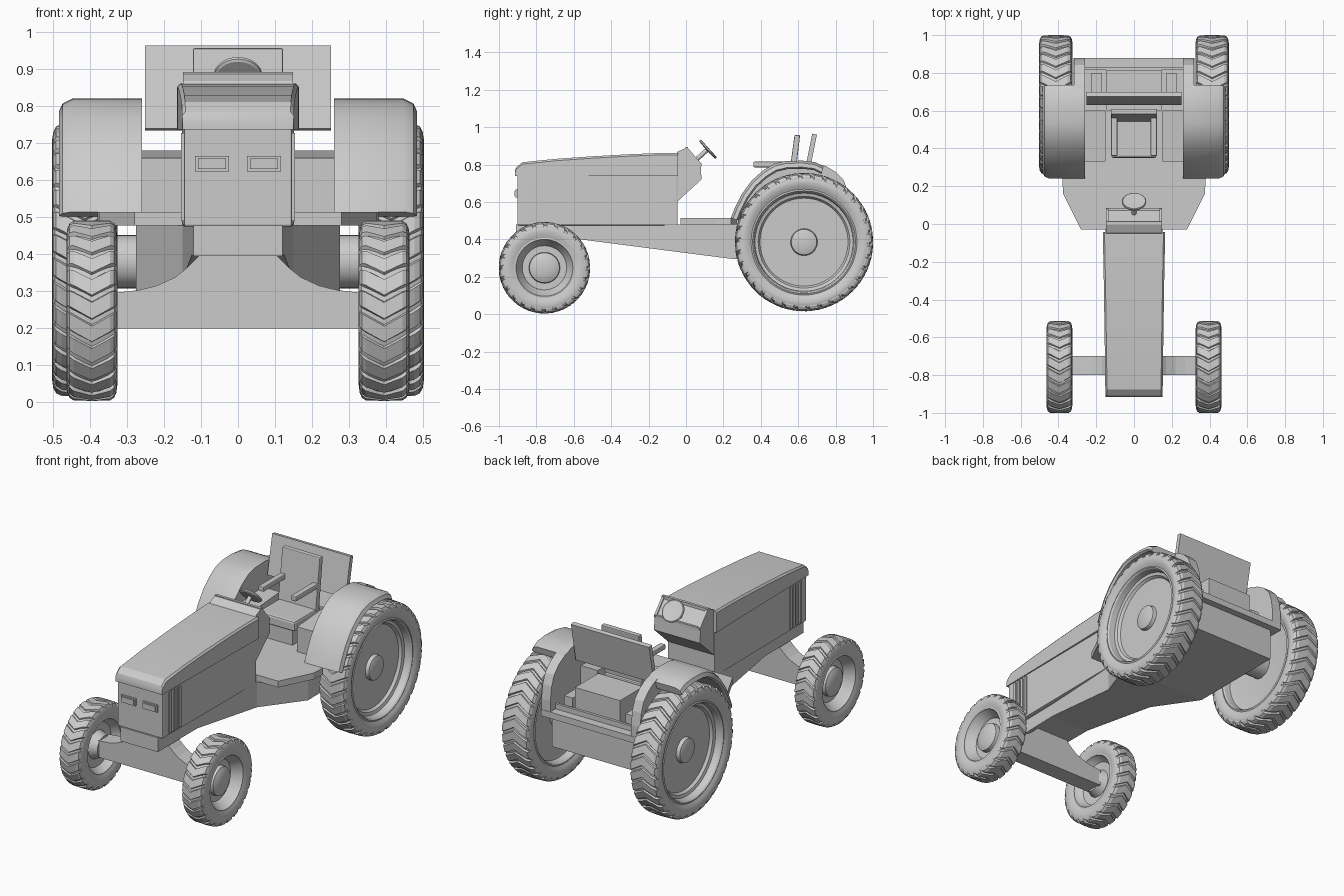
import bpy, bmesh, math

if "Cube" in bpy.data.objects:
    bpy.data.objects.remove(bpy.data.objects["Cube"])


def finish(name, bm, mirror=False, smooth=False):
    bmesh.ops.recalc_face_normals(bm, faces=bm.faces)
    me = bpy.data.meshes.new(name)
    bm.to_mesh(me)
    bm.free()
    ob = bpy.data.objects.new(name, me)
    bpy.context.collection.objects.link(ob)
    if smooth:
        bpy.ops.object.select_all(action='DESELECT')
        ob.select_set(True)
        bpy.context.view_layer.objects.active = ob
        bpy.ops.object.shade_smooth_by_angle(angle=math.radians(28))
    if mirror:
        m = ob.modifiers.new("mirror", 'MIRROR')
        m.use_mirror_merge = False
    return ob


def add_loft(bm, rings):
    vs = [[bm.verts.new(p) for p in r] for r in rings]
    n = len(vs[0])
    for a, b in zip(vs, vs[1:]):
        for i in range(n):
            j = (i + 1) % n
            bm.faces.new((a[i], a[j], b[j], b[i]))
    bm.faces.new(vs[0])
    bm.faces.new(vs[-1])


def loft(name, rings, mirror=False, smooth=False, bevel=0):
    bm = bmesh.new()
    add_loft(bm, rings)
    ob = finish(name, bm, mirror, smooth)
    if bevel:
        b = ob.modifiers.new("bevel", 'BEVEL')
        b.width, b.segments = bevel, 2
    return ob


def side_prism(name, x0, x1, yz, **kw):
    return loft(name, [[(x, y, z) for y, z in yz] for x in (x0, x1)], **kw)


def box(name, x0, x1, y0, y1, z0, z1, **kw):
    return side_prism(name, x0, x1, [(y0, z0), (y1, z0), (y1, z1), (y0, z1)], **kw)


def lathe(name, cx, cy, cz, prof, n=64, mirror=True):
    rings = [[(cx + x, cy + r * math.cos(2 * math.pi * i / n), cz + r * math.sin(2 * math.pi * i / n))
              for i in range(n)] for x, r in prof]
    return loft(name, rings, mirror, True)


def lugs(name, cx, cy, cz, R, hw, count, slant):
    # Chevron tread: two slanted bars per lug, wrapped just over the shoulder
    bm = bmesh.new()
    pitch = 2 * math.pi / count
    for k in range(count):
        for s in (-1, 1):
            rings = []
            for f, top in ((0, R), (0.7, R - 0.002), (0.86, R - 0.009), (0.95, R - 0.024)):
                t = k * pitch - slant * f
                ring = []
                for w, r in ((-.44, top - .015), (-.34, top), (.34, top), (.44, top - .015)):
                    a = t + w * pitch
                    ring.append((cx + s * hw * f, cy + r * math.cos(a), cz + r * math.sin(a)))
                rings.append(ring)
            add_loft(bm, rings)
    finish(name, bm, True)


# Rear wheels
RY, RZ = 0.631, 0.385
lathe("rear_wheel", 0.414, RY, RZ, [
    (.045, .01), (.043, .05), (.036, .068), (.015, .072), (.015, .235), (.03, .245), (.035, .262), (.07, .268),
    (.078, .275), (.074, .283), (.083, .30), (.089, .32), (.087, .336), (.080, .350), (.06, .358), (.03, .361),
    (-.03, .361), (-.06, .358), (-.080, .350), (-.087, .336), (-.089, .32), (-.083, .30), (-.074, .283),
    (-.078, .275), (-.07, .268), (-.035, .262), (-.03, .24), (-.03, .01)])
lugs("rear_tread", 0.414, RY, RZ, 0.370, 0.09, 34, 0.14)

# Front wheels
FY, FZ = -0.757, 0.248
lathe("front_wheel", 0.395, FY, FZ, [
    (.045, .01), (.043, .05), (.035, .068), (.03, .08), (.005, .083), (.005, .118), (.02, .125), (.05, .148),
    (.062, .152), (.06, .16), (.067, .18), (.069, .20), (.067, .215), (.061, .227), (.045, .234), (.02, .237),
    (-.02, .237), (-.045, .234), (-.061, .227), (-.067, .215), (-.069, .20), (-.067, .18), (-.06, .16),
    (-.062, .152), (-.05, .148), (-.02, .125), (-.015, .08), (-.06, .06), (-.06, .01)])
lugs("front_tread", 0.395, FY, FZ, 0.245, 0.07, 24, 0.16)

# Front axle beam with arched shoulders
half = [(.345, .2), (.345, .295), (.27, .303), (.22, .315), (.17, .338), (.135, .366), (.105, .396)]
axle = half + [(-x, z) for x, z in reversed(half)]
loft("front_axle", [[(x, y, z) for x, z in axle] for y in (-.80, -.70)])
# Rear axle tubes
lathe("rear_axle", 0.26, RY, RZ - .005, [(0, .01), (0, .072), (.14, .072), (.14, .01)], 32)


# Chassis: narrow under the hood, flaring under the platform
def rect(y, hw, z0, z1):
    return [(-hw, y, z0), (hw, y, z0), (hw, y, z1), (-hw, y, z1)]


loft("chassis", [rect(-.91, .12, .395, .478), rect(-.55, .125, .398, .478), rect(-.04, .15, .332, .478),
                 rect(.25, .275, .295, .478), rect(.84, .275, .295, .49)])

# Engine body and vents
loft("engine_body", [rect(-.902, .146, .475, .745), rect(-.045, .152, .475, .745)], bevel=.006)
for i in range(4):
    y = -.85 + i * .03
    box(f"side_vent_{i}", .14, .154, y, y + .018, .49, .728, mirror=True)

# Hood with crisp long edges
hood = []
for y, hw, zt in ((-.915, .15, .765), (-.908, .151, .785), (-.875, .152, .812), (-.7, .154, .83), (-.5, .157, .844),
                  (-.3, .16, .855), (-.15, .163, .861), (-.043, .165, .862)):
    hood.append([(-hw, y, .738), (hw, y, .738), (hw, y, zt - .01), (hw - .009, y, zt),
                 (-hw + .009, y, zt), (-hw, y, zt - .01)])
loft("hood", hood, smooth=True)

# Headlights
box("headlight_frame", .024, .116, -.912, -.9, .624, .666, mirror=True)
box("headlight_lens", .032, .108, -.917, -.9, .631, .659, mirror=True)

# Dashboard with a raised gauge frame
side_prism("dashboard", -.148, .148, [(-.06, .60), (-.043, .605), (-.005, .64), (.083, .72), (.078, .80),
                                      (.0, .89), (-.045, .868), (-.06, .85)])
slope = [(.0, .886), (.006, .893), (.084, .803), (.078, .796)]
for x in (-.148, .134):
    side_prism("gauge_frame_side", x, x + .014, slope)
box("gauge_frame_top", -.148, .148, -.004, .012, .872, .893)
box("gauge_frame_bottom", -.148, .148, .07, .083, .79, .808)

# Steering wheel: shallow disc on a column, tilted to the driver
steer = lathe("steering_wheel", 0, 0, 0, [
    (-.09, .01), (-.09, .012), (-.006, .012), (-.004, .058), (.0, .064), (.007, .065), (.010, .061),
    (.006, .055), (.004, .01)], 32, False)
steer.rotation_euler = (0, math.radians(-42), math.radians(90))
steer.location = (0, .115, .88)

# Platform
plan = [(.28, -.03), (.375, .16), (.38, .24), (.32, .27), (.32, .88)]
plan += [(-x, y) for x, y in reversed(plan)]
loft("platform", [[(x, y, z) for x, y in plan] for z in (.478, .515)])

# Fenders: wide arched cover and narrow inner wall
arch = [(.24, .515), (.262, .57), (.30, .645), (.35, .713), (.41, .767), (.47, .804), (.53, .818), (.62, .821),
        (.69, .813), (.735, .79)]
cover = []
for y, z in arch:
    cover.append([(x, RY + (y - RY) * s, RZ + (z - RZ) * s) for x, s in
                  ((.26, 1), (.448, 1), (.474, .97), (.484, .92), (.472, .90), (.26, .90))])
loft("fender_cover", cover, mirror=True, smooth=True)
wall = arch[:-1] + [(.75, .795), (.80, .765), (.845, .72), (.868, .66), (.88, .58), (.88, .49), (.26, .49)]
side_prism("fender_wall", .26, .318, [(RY + (y - RY) * .99, RZ + (z - RZ) * .99) for y, z in wall], mirror=True)

# Seat, armrests and consoles
box("seat_base", -.085, .085, .38, .58, .51, .61)
box("seat_cushion", -.12, .12, .35, .59, .61, .67, bevel=.012)
side_prism("seat_back", -.122, .122, [(.54, .66), (.575, .66), (.61, .957), (.58, .957)], bevel=.005)
box("armrest", .088, .122, .36, .58, .785, .815, mirror=True, bevel=.006)
side_prism("side_console", .15, .262, [(.33, .51), (.60, .51), (.60, .68), (.33, .66)], mirror=True)

# Rear panel, rear box and tray details
side_prism("rear_panel", -.252, .252, [(.63, .74), (.655, .735), (.70, .96), (.675, .965)])
box("rear_box", -.145, .145, .60, .815, .51, .665)
box("rear_post", .17, .225, .70, .80, .51, .59, mirror=True)
box("tray_lip", -.26, .26, .815, .83, .51, .545)
